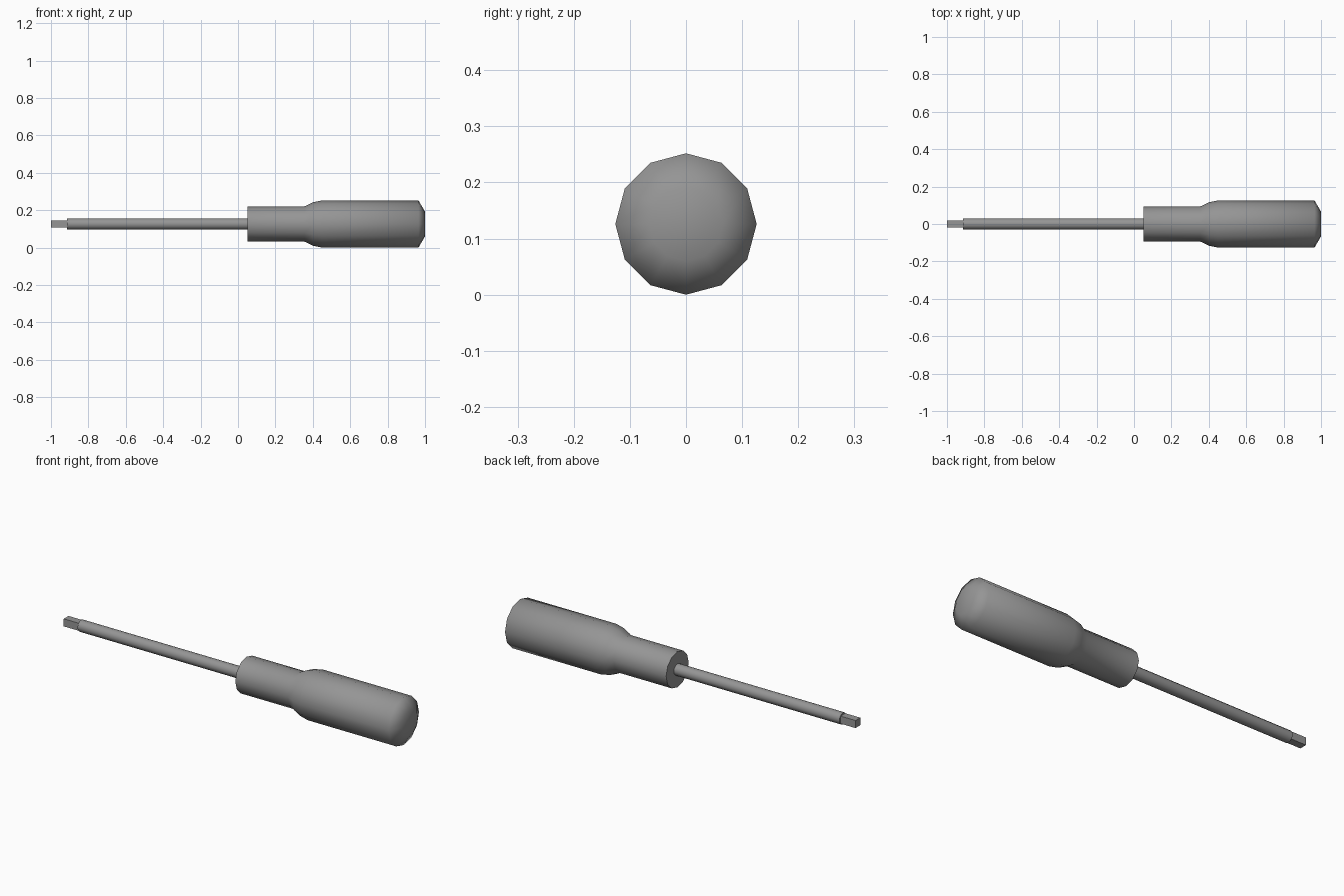
import bpy, bmesh, math

if "Cube" in bpy.data.objects:
    bpy.data.objects.remove(bpy.data.objects["Cube"])

AXIS_Z = 0.126

# Dark grey for the whole tool
dark = bpy.data.materials.new("dark_grey")
dark.diffuse_color = (0.3, 0.3, 0.3, 1)
dark.use_nodes = True
dark.node_tree.nodes["Principled BSDF"].inputs["Base Color"].default_value = dark.diffuse_color


def lathe(name, profile, sides, smooth_angle, turn=0.0):
    """Revolve (x, radius) points around the tool's long axis, with end caps."""
    bm = bmesh.new()
    rings = []
    angles = [turn + 2 * math.pi * i / sides for i in range(sides)]
    for x, r in profile:
        rings.append([bm.verts.new((x, r * math.sin(a), AXIS_Z + r * math.cos(a)))
                      for a in angles])
    for a, b in zip(rings, rings[1:]):
        for i in range(sides):
            j = (i + 1) % sides
            bm.faces.new((a[i], a[j], b[j], b[i]))
    bm.faces.new(rings[0])
    bm.faces.new(rings[-1])
    bmesh.ops.recalc_face_normals(bm, faces=bm.faces)
    mesh = bpy.data.meshes.new(name)
    bm.to_mesh(mesh)
    bm.free()
    mesh.materials.append(dark)
    obj = bpy.data.objects.new(name, mesh)
    bpy.context.collection.objects.link(obj)
    bpy.ops.object.select_all(action='DESELECT')
    obj.select_set(True)
    bpy.context.view_layer.objects.active = obj
    bpy.ops.object.shade_smooth_by_angle(angle=math.radians(smooth_angle))
    return obj


# Handle: narrow neck flaring into the grip, chamfered butt
lathe("handle", [(0.05, 0.094), (0.355, 0.094), (0.40, 0.116), (0.45, 0.126),
                 (0.965, 0.126), (1.0, 0.066)], 12, 65)

# Shaft, running a little way into the handle
lathe("shaft", [(-0.913, 0.03), (0.08, 0.03)], 12, 40)

# Square driver tip
lathe("tip", [(-1.0, 0.028), (-0.89, 0.028)], 4, 30, math.pi / 4)
